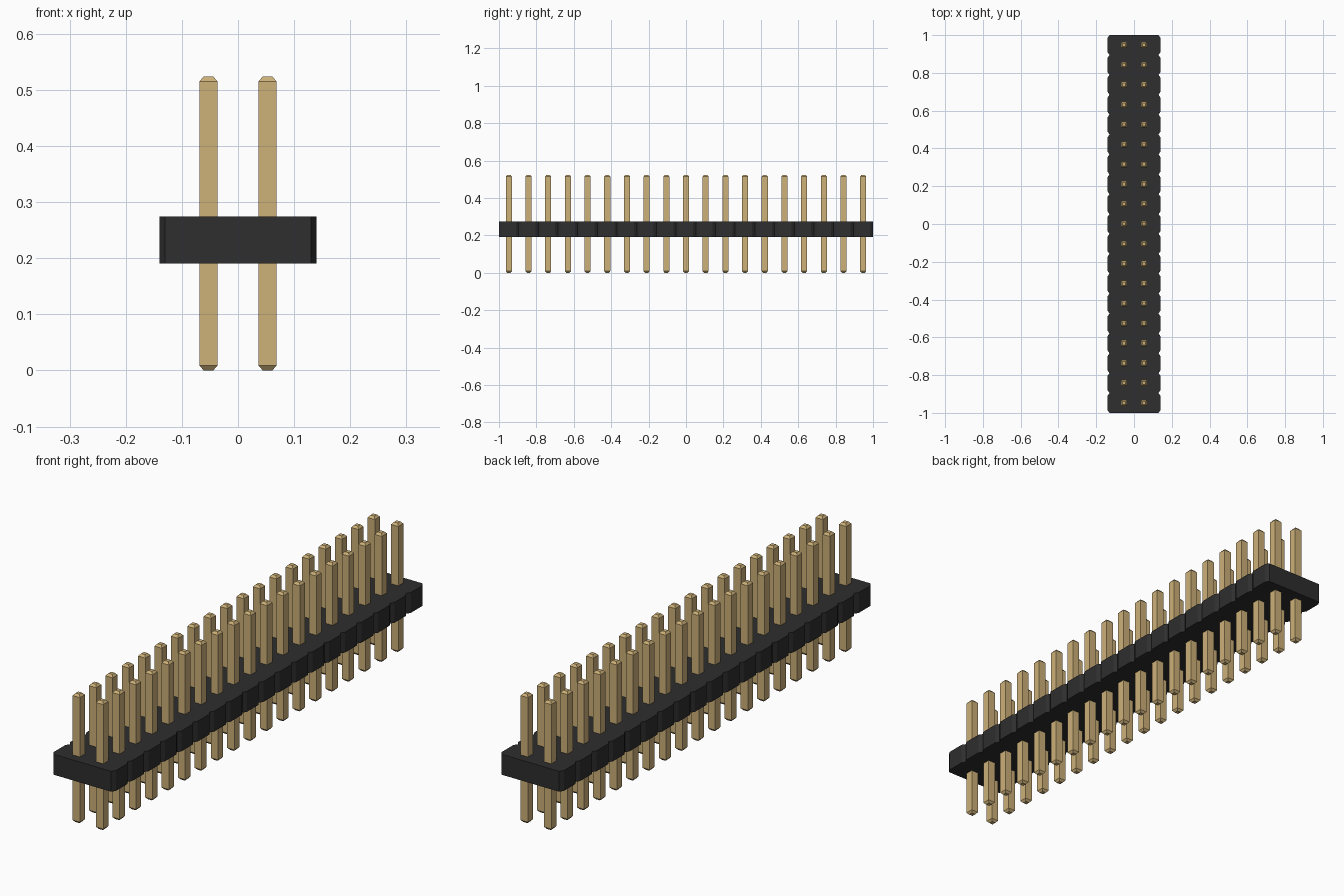
import bpy
import bmesh

cube = bpy.data.objects.get("Cube")
if cube:
    bpy.data.objects.remove(cube, do_unlink=True)

ROWS = 19
PITCH = 2 / ROWS
HALF_W = 0.14               # half width of the housing
CHAMFER_X, CHAMFER_Y = 0.01, 0.015
BASE_Z, TOP_Z = 0.191, 0.274
PIN_HALF, TIP_HALF = 0.0163, 0.0085
PIN_TOP, TIP_H = 0.524, 0.009


def material(name, rgb):
    linear = [((c / 255 + 0.055) / 1.055) ** 2.4 for c in rgb]
    mat = bpy.data.materials.new(name)
    mat.use_nodes = True
    mat.diffuse_color = (*linear, 1)
    mat.node_tree.nodes["Principled BSDF"].inputs["Base Color"].default_value = (*linear, 1)
    return mat


def loft(name, rings, mat):
    """Join stacked rings of points into one closed solid."""
    bm = bmesh.new()
    loops = [[bm.verts.new(p) for p in ring] for ring in rings]
    n = len(loops[0])
    for low, high in zip(loops, loops[1:]):
        for i in range(n):
            j = (i + 1) % n
            bm.faces.new((low[i], low[j], high[j], high[i]))
    bm.faces.new(loops[0][::-1])
    bm.faces.new(loops[-1])
    bmesh.ops.recalc_face_normals(bm, faces=bm.faces[:])
    mesh = bpy.data.meshes.new(name)
    bm.to_mesh(mesh)
    bm.free()
    mesh.materials.append(mat)
    obj = bpy.data.objects.new(name, mesh)
    bpy.context.collection.objects.link(obj)
    return obj


black = material("black plastic", (46, 46, 46))
gold = material("gold metal", (205, 177, 121))

# Housing: one outline with a small V notch between neighbouring cells
right_side = []
for k in range(ROWS):
    y = -1 + k * PITCH
    right_side += [(HALF_W - CHAMFER_X, y),
                   (HALF_W, y + CHAMFER_Y),
                   (HALF_W, y + PITCH - CHAMFER_Y)]
right_side.append((HALF_W - CHAMFER_X, 1))
outline = right_side + [(-x, y) for x, y in reversed(right_side)]
loft("housing", [[(x, y, z) for x, y in outline] for z in (BASE_Z, TOP_Z)], black)

# Pins: square posts with tapered tips, sharing one mesh
def square(half, z):
    return [(-half, -half, z), (half, -half, z), (half, half, z), (-half, half, z)]


pin = loft("pin", [square(TIP_HALF, 0), square(PIN_HALF, TIP_H),
                   square(PIN_HALF, PIN_TOP - TIP_H), square(TIP_HALF, PIN_TOP)], gold)
for side, x in (("right", -PITCH / 2), ("left", PITCH / 2)):
    for k in range(ROWS):
        post = bpy.data.objects.new(f"pin_{side}_{k + 1}", pin.data)
        post.location = (x, (k - (ROWS - 1) / 2) * PITCH, 0)
        bpy.context.collection.objects.link(post)
bpy.data.objects.remove(pin, do_unlink=True)
